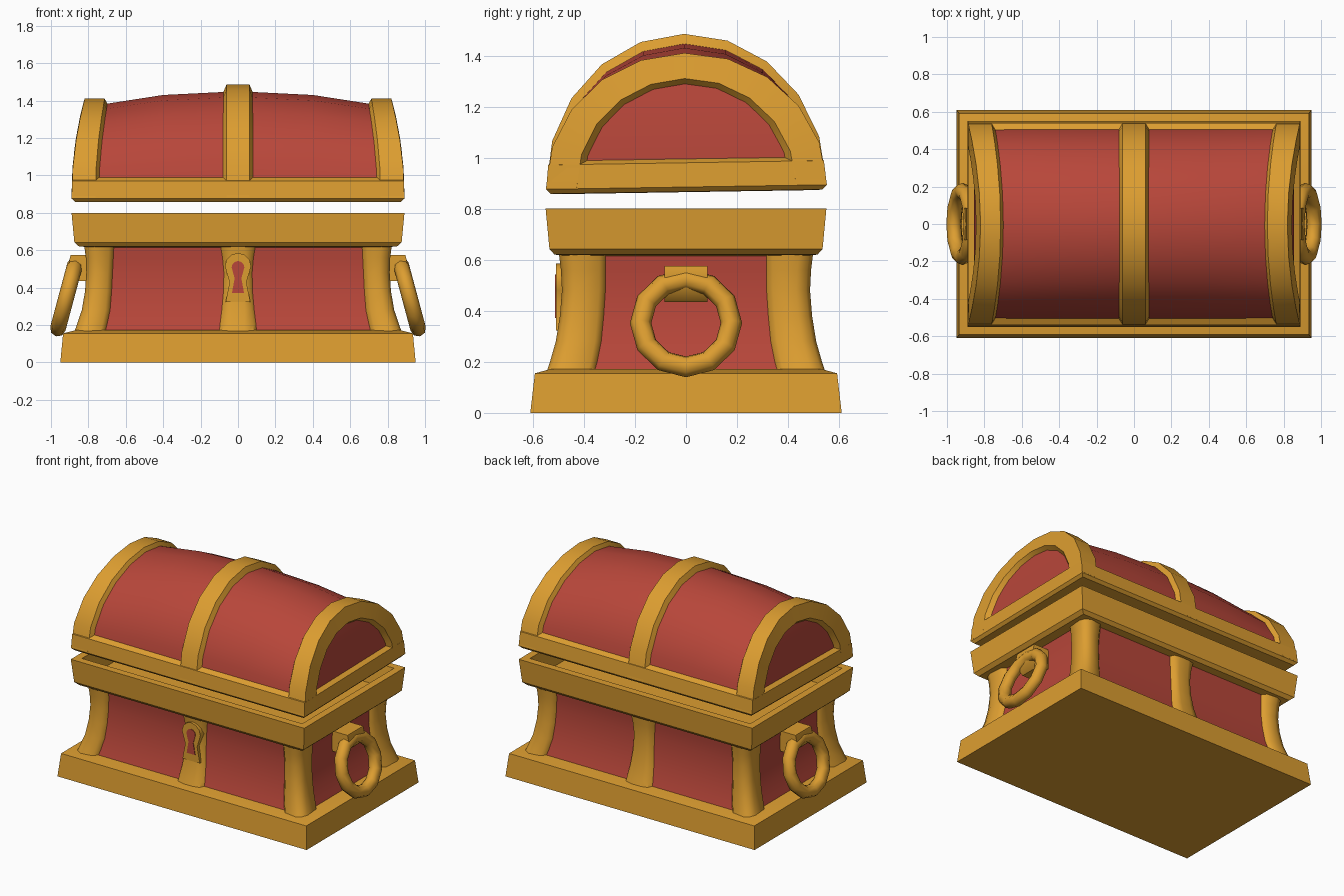
import bpy, bmesh, math
from mathutils import Vector

if "Cube" in bpy.data.objects:
    bpy.data.objects.remove(bpy.data.objects["Cube"])


def material(name, rgb):
    m = bpy.data.materials.new(name)
    m.diffuse_color = (*rgb, 1)
    m.use_nodes = True
    m.node_tree.nodes["Principled BSDF"].inputs["Base Color"].default_value = m.diffuse_color
    return m


GOLD = material("gold", (0.72, 0.34, 0.03))
RED = material("red", (0.48, 0.062, 0.042))


def finish(ob, mat, angle=40):
    ob.data.materials.append(mat)
    bpy.ops.object.select_all(action='DESELECT')
    ob.select_set(True)
    bpy.context.view_layer.objects.active = ob
    bpy.ops.object.shade_smooth_by_angle(angle=math.radians(angle))
    return ob


def loft(name, mat, rings, closed=True, cap="ngon", angle=40):
    """Skin a list of equal-length rings of points."""
    bm = bmesh.new()
    vs = [[bm.verts.new(p) for p in r] for r in rings]
    n = len(rings[0])
    for a, b in zip(vs, vs[1:]):
        for i in range(n if closed else n - 1):
            j = (i + 1) % n
            bm.faces.new((a[i], a[j], b[j], b[i]))
    for r in (vs[0], vs[-1]):
        if cap == "ngon":
            bm.faces.new(r)
        elif cap == "rows":          # strips across, keeps a curved end
            for i in range(n // 2):
                q = list(dict.fromkeys((r[i], r[i + 1], r[n - 2 - i], r[n - 1 - i])))
                bm.faces.new(q)
    bmesh.ops.recalc_face_normals(bm, faces=bm.faces)
    me = bpy.data.meshes.new(name)
    bm.to_mesh(me)
    bm.free()
    ob = bpy.data.objects.new(name, me)
    bpy.context.collection.objects.link(ob)
    return finish(ob, mat, angle)


def rect(x, y, z):
    return [(-x, -y, z), (x, -y, z), (x, y, z), (-x, y, z)]


# Plinth and upper rim
loft("plinth", GOLD, [rect(.95, .61, 0), rect(.935, .592, .155), rect(.87, .53, .172)], angle=25)
loft("rim", GOLD, [rect(.78, .46, .615), rect(.85, .515, .62), rect(.875, .535, .642),
                   rect(.89, .55, .8), rect(.84, .5, .8), rect(.82, .48, .66)], angle=25)

# Concave body: height, half width, half depth, strap half width
LEVELS = [(.15, .88, .55, .106), (.2, .862, .533, .102), (.28, .835, .51, .092),
          (.38, .818, .494, .083), (.48, .811, .486, .081), (.56, .814, .49, .088),
          (.64, .824, .5, .102)]
loft("body_panels", RED, [rect(x - .035, y - .035, z) for z, x, y, w in LEVELS])

# Rounded corner posts
for sx in (-1, 1):
    for sy in (-1, 1):
        rings = []
        for z, x, y, w in LEVELS:
            wx, wy = .145 + (w - .081), .175 + (w - .081) * .7
            sec = [(wx, .04), (wx - .03, .008), (.055, 0), (.015, .015), (0, .055),
                   (.008, wy - .03), (.04, wy), (wx, wy)]
            rings.append([(sx * (x - a), sy * (y - b), z) for a, b in sec])
        loft("corner_post", GOLD, rings, angle=50)

# Front and back straps
for sy in (-1, 1):
    rings = []
    for z, x, y, w in LEVELS:
        sec = [(-w, .045), (-w + .02, .008), (-.035, 0), (.035, 0), (w - .02, .008), (w, .045)]
        rings.append([(a, sy * (y - b), z) for a, b in sec])
    loft("body_strap", GOLD, rings, angle=50)


# Lock plate and keyhole
def keyhole(r, zc, neck, zn, foot, zf):
    arc = [(r * math.cos(math.radians(t)), zc + r * math.sin(math.radians(t)))
           for t in range(-30, 211, 30)]
    return arc + [(-neck, zn), (-foot, zf), (foot, zf), (neck, zn)]


def plate(name, mat, outline, y0, y1):
    loft(name, mat, [[(x, y, z) for x, z in outline] for y in (y0, y1)])


plate("lock_plate", GOLD, keyhole(.07, .515, .045, .43, .066, .322), -.46, -.51)
plate("keyhole", RED, keyhole(.034, .508, .018, .45, .032, .372), -.506, -.514)

# Side handles: bracket and tilted ring
for s in (-1, 1):
    prof = [(.76, .575), (.895, .575), (.905, .53), (.885, .465), (.85, .435), (.76, .435)]
    loft("handle_bracket", GOLD, [[(s * x, y, z) for x, z in prof] for y in (-.085, .085)])
    bpy.ops.mesh.primitive_torus_add(major_segments=12, minor_segments=8,
                                     major_radius=.178, minor_radius=.042,
                                     location=(s * .917, 0, .352),
                                     rotation=(0, s * math.radians(75), 0))
    ring = bpy.context.object
    ring.name = "handle_ring"
    finish(ring, GOLD, 60)

# Lid: ten-sided half ellipses above the spring line
Z0, N = .89, 10
lid = []


def arch(ry, h, i):
    t = math.radians(-90 + 180 * i / N)
    return ry * math.sin(t), Z0 + h * math.cos(t)


def lean(z):
    return ((z - Z0) / .52) ** 2


def end_x(z):
    return .89 - .07 * lean(z)


# Lid red core, bulging in the middle
core = []
for s, h in ((-1, .48), (-.69, .495), (-.4, .54), (0, .56), (.4, .54), (.69, .495), (1, .48)):
    pts = [arch(.522, h, i) for i in range(N + 1)]
    core.append([(s * (end_x(z) - .03) if abs(s) == 1 else s, y, z) for y, z in pts])
lid.append(loft("lid_panels", RED, core, closed=False, cap="rows"))

# Lid bottom rail
lid.append(loft("lid_rail", GOLD, [rect(.85, .51, .865), rect(.872, .532, .867), rect(.89, .55, .885),
                                   rect(.887, .54, .98), rect(.85, .505, .998)], angle=25))

# Lid middle band
rings = []
for i in range(N + 1):
    sec = [(-.085, .515, .54), (-.062, .55, .595), (.062, .55, .595), (.085, .515, .54)]
    rings.append([(x, *arch(ry, h, i)) for x, ry, h in sec])
lid.append(loft("lid_middle_band", GOLD, rings, angle=35))

# Lid end bands with their framed end faces
for s in (-1, 1):
    rings = []
    for i in range(N + 1):
        y1, z1 = arch(.55, .52, i)
        y0, z0 = arch(.512, .475, i)
        y3, z3 = arch(.43, .42, i)
        y4, z4 = arch(.4, .395, i)
        rings.append([(s * (.738 - .05 * lean(z1)), y0, z0),
                      (s * (.763 - .05 * lean(z1)), y1, z1),
                      (s * end_x(z1), y1, z1),
                      (s * end_x(z3), y3, z3),
                      (s * (end_x(z4) - .036), y4, z4)])
    lid.append(loft("lid_end_band", GOLD, rings, angle=35))

# The lid sits slightly tipped, higher at the back
for ob in lid:
    ob.rotation_euler.x = .016
    ob.location = Vector((0, .016, 0))
